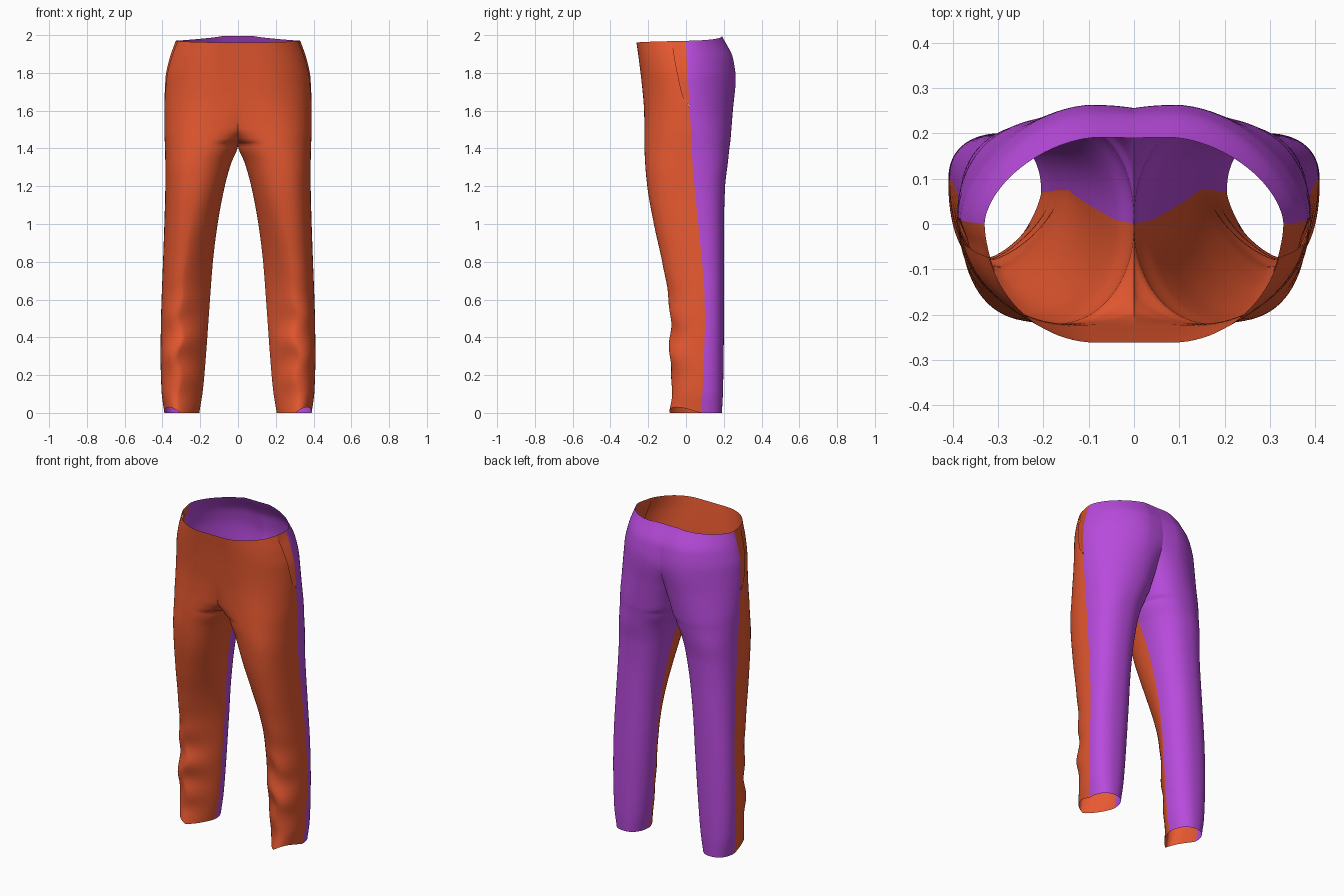
import bpy
from math import sin, cos, pi, ceil, exp

if "Cube" in bpy.data.objects:
    bpy.data.objects.remove(bpy.data.objects["Cube"])

# Key sections: z, outer x, side seam y, inner x, inner front y, inner back y, front y, back y
KEYS = [
    (0.00, .390, .080, .205, .070, .070, -.088, .190),
    (0.12, .405, .088, .186, .072, .072, -.072, .196),
    (0.30, .410, .095, .170, .075, .075, -.086, .199),
    (0.48, .408, .100, .157, .075, .075, -.082, .201),
    (0.62, .404, .098, .147, .075, .075, -.094, .201),
    (0.80, .397, .085, .133, .065, .065, -.126, .201),
    (1.00, .390, .065, .108, .048, .048, -.170, .201),
    (1.20, .385, .045, .070, .025, .025, -.205, .207),
    (1.32, .385, .035, .037, .008, .008, -.216, .221),
    (1.42, .387, .030, .000, .000, .000, -.220, .232),
    (1.44, .388, .029, .000, -.115, .065, -.220, .235),
    (1.50, .390, .026, .000, -.196, .130, -.220, .240),
    (1.60, .390, .020, .000, -.217, .200, -.222, .248),
    (1.77, .384, .010, .000, -.237, .256, -.237, .263),
    (1.87, .364, .004, .000, -.249, .246, -.249, .249),
    (1.97, .330, .000, .000, -.262, .190, -.262, .191),
]
CROTCH, POCKET, TOP = 1.42, 1.63, 1.97


def section(z):
    """Monotone cubic interpolation of the key sections."""
    k = max(i for i in range(len(KEYS) - 1) if KEYS[i][0] <= z + 1e-9)
    h = KEYS[k + 1][0] - KEYS[k][0]
    t = (z - KEYS[k][0]) / h

    def secant(i, c):
        return (KEYS[i + 1][c] - KEYS[i][c]) / (KEYS[i + 1][0] - KEYS[i][0])

    def slope(i, c):
        if i == 0 or i == len(KEYS) - 1:
            return secant(min(i, len(KEYS) - 2), c)
        a, b = secant(i - 1, c), secant(i, c)
        return 2 * a * b / (a + b) if a * b > 0 else 0

    return [KEYS[k][c] * (1 + 2 * t) * (1 - t) ** 2 + h * slope(k, c) * t * (1 - t) ** 2
            + KEYS[k + 1][c] * t * t * (3 - 2 * t) + h * slope(k + 1, c) * t * t * (t - 1)
            for c in range(1, 8)]


def ramp(a, b, z):
    t = min(1, max(0, (z - a) / (b - a)))
    return t * t * (3 - 2 * t)


def surface(u, z, front):
    """Point on the cloth; u runs from the side seam (0) to the inseam or centre (1)."""
    xo, ys, xi, yif, yib, yf, yb = section(z)
    yi, ye = (yif, yf) if front else (yib, yb)
    hip = ramp(1.25, 1.8, z)
    shin = 1 - ramp(.6, 1.25, z)
    flat = ramp(CROTCH - .02, CROTCH + (.14 if front else .3), z)
    # Ridge position and roundness of the two arcs
    frac = .5 - .25 * hip + (.09 * shin if front else 0)
    p = (.82 + .18 * hip + .1 * shin) if front else (.85 + .33 * hip)
    q = (.95 + .5 * shin) if front else .9
    xm = xi + (xo - xi) * frac
    fold = exp(-((z - .36) / .24) ** 2) if front else 0
    xm += .016 * fold * sin(2 * pi * z / .23)
    if u <= .5:
        t = u * pi
        x = xm + (xo - xm) * max(0, cos(t)) ** p
        y = ys + (ye - ys) * sin(t) ** p
    else:
        t = (u - .5) * pi
        fall = (1 - flat) * max(0, cos(t)) ** q + flat * (.5 + .5 * cos(2 * t))
        x = xm + (xi - xm) * sin(t) ** q
        y = yi + (ye - yi) * fall
    mid = sin(pi * u)
    top = max(0, (z - 1.77) / .2) ** 2
    hem = max(0, 1 - z / .12)
    if front:
        # Soft folds on the shins and the raised outer hem
        y += .006 * fold * mid * sin(2 * pi * z / .21 + 14 * abs(x - .3))
        z += hem * .03 * max(0, sin(pi * u / .55)) * (u < .55) - .01 * top * min(1, 2 * u)
    else:
        z += .025 * top * min(1, 2 * u) ** 2
    return x, y, z


def rows(start=0):
    zs = []
    for a, b in zip(KEYS, KEYS[1:]):
        n = ceil((b[0] - a[0]) / .016)
        zs += [a[0] + (b[0] - a[0]) * i / n for i in range(n)]
    return [start] + [z for z in zs if z > start + .004] + [TOP]


def panel(name, grid, flip, color):
    """Mirrored smooth cloth sheet from a grid of points."""
    n = len(grid[0])
    faces = []
    for i in range(len(grid) - 1):
        for j in range(n - 1):
            a = i * n + j
            f = (a, a + 1, a + n + 1, a + n)
            faces.append(f[::-1] if flip else f)
    mesh = bpy.data.meshes.new(name)
    mesh.from_pydata([p for r in grid for p in r], [], faces)
    mesh.polygons.foreach_set("use_smooth", [True] * len(faces))
    mesh.materials.append(color)
    ob = bpy.data.objects.new(name, mesh)
    bpy.context.collection.objects.link(ob)
    mod = ob.modifiers.new("Mirror", 'MIRROR')
    mod.merge_threshold = .0003
    return ob


def paint(name, rgb):
    m = bpy.data.materials.new(name)
    m.diffuse_color = (*rgb, 1)
    m.use_nodes = True
    m.node_tree.nodes["Principled BSDF"].inputs["Base Color"].default_value = m.diffuse_color
    return m


def pocket_edge(z):
    return .092 * max(0, (z - POCKET) / (TOP - POCKET)) ** .42


orange = paint("orange_cloth", (.80, .10, .03))
purple = paint("purple_cloth", (.48, .07, .72))
N = 40

# Front panel, cut away along the slanted pocket opening
front = []
for z in rows():
    e = pocket_edge(z)
    front.append([surface(e + (1 - e) * j / N, z, True) for j in range(N + 1)])
panel("front_panel", front, True, orange)

# Back panel
panel("back_panel", [[surface(j / N, z, False) for j in range(N + 1)] for z in rows()],
      False, purple)

# Pocket facing, sunk slightly behind the opening
facing = []
for z in rows(POCKET):
    s = (z - POCKET) / (TOP - POCKET)
    width = pocket_edge(z) + .04 * min(1, s * 6)
    sink = .011 * min(1, s * 8) * min(1, .2 + 5 * (1 - s))
    line = []
    for j in range(9):
        x, y, h = surface(width * j / 8, z, True)
        line.append((x - sink * min(1, j / 4), y, h))
    facing.append(line)
panel("pocket_facing", facing, True, orange)
